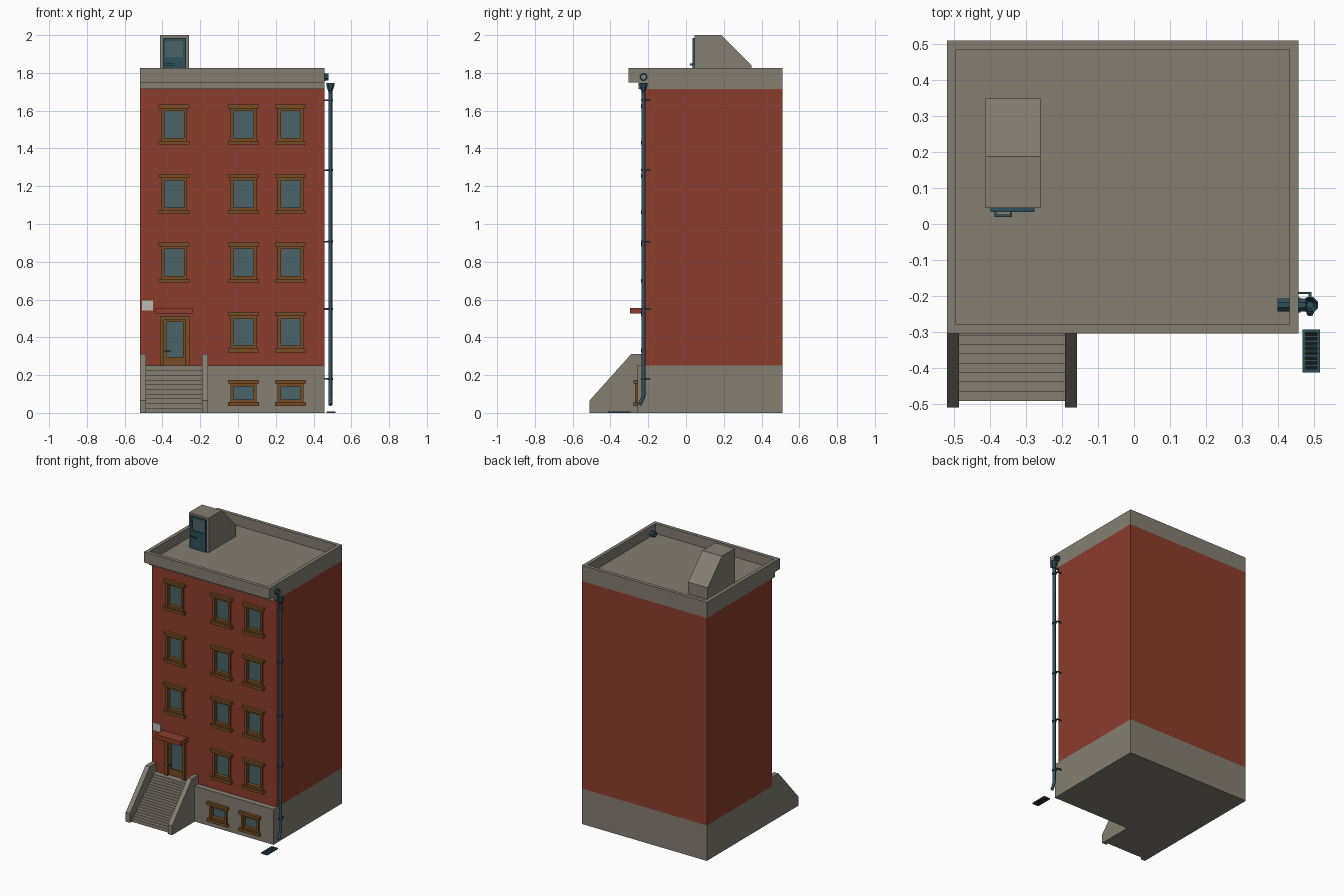
import bpy, bmesh
from math import sin, cos, tau

if "Cube" in bpy.data.objects:
    bpy.data.objects.remove(bpy.data.objects["Cube"])


def mat(name, r, g, b):
    m = bpy.data.materials.new(name)
    m.diffuse_color = (r, g, b, 1)
    m.use_nodes = True
    m.node_tree.nodes["Principled BSDF"].inputs["Base Color"].default_value = m.diffuse_color
    return m


BRICK = mat("brick", .26, .046, .026)
STONE = mat("stone", .23, .21, .17)
WOOD = mat("wood", .18, .075, .018)
GLASS = mat("glass", .07, .125, .135)
METAL = mat("metal", .03, .08, .105)
PLATE = mat("plate", .5, .5, .47)
DARK = mat("dark", .01, .01, .01)


def finish(name, bm, m):
    bmesh.ops.recalc_face_normals(bm, faces=bm.faces)
    me = bpy.data.meshes.new(name)
    bm.to_mesh(me)
    bm.free()
    me.materials.append(m)
    ob = bpy.data.objects.new(name, me)
    bpy.context.collection.objects.link(ob)
    return ob


def boxes(name, items, m):
    """One object from boxes given as (x0, x1, y0, y1, z0, z1)."""
    bm = bmesh.new()
    for x0, x1, y0, y1, z0, z1 in items:
        for v in bmesh.ops.create_cube(bm, size=1)["verts"]:
            v.co = (x1 if v.co.x > 0 else x0, y1 if v.co.y > 0 else y0, z1 if v.co.z > 0 else z0)
    return finish(name, bm, m)


def extrude_x(name, profile, x0, x1, m):
    """Prism from a (y, z) outline."""
    bm = bmesh.new()
    face = bm.faces.new([bm.verts.new((x0, y, z)) for y, z in profile])
    r = bmesh.ops.extrude_face_region(bm, geom=[face])
    for v in r["geom"]:
        if isinstance(v, bmesh.types.BMVert):
            v.co.x = x1
    return finish(name, bm, m)


def lathe(name, profile, place, m, n=8):
    """Closed (radius, height) ring profile; place maps (a, b, height) to a point."""
    bm = bmesh.new()
    rings = [[bm.verts.new(place(r * cos(tau * (i + .5) / n), r * sin(tau * (i + .5) / n), h))
              for i in range(n)] for r, h in profile]
    for k, ring in enumerate(rings):
        nxt = rings[(k + 1) % len(rings)]
        for i in range(n):
            j = (i + 1) % n
            bm.faces.new((ring[i], ring[j], nxt[j], nxt[i]))
    return finish(name, bm, m)


def cut(ob, items):
    """Cut box-shaped recesses out of a wall."""
    cutter = boxes("cutter", items, STONE)
    cutter.hide_render = True
    mod = ob.modifiers.new("recess", "BOOLEAN")
    mod.operation, mod.object, mod.solver = "DIFFERENCE", cutter, "EXACT"
    bpy.context.view_layer.objects.active = ob
    bpy.ops.object.modifier_apply(modifier=mod.name)
    bpy.data.objects.remove(cutter)


X0, X1, BACK = -.52, .457, .51
FRONT, BASE_FRONT = -.217, -.257

# Main walls
brick = boxes("brick_walls", [(X0, X1, FRONT, BACK, .25, 1.715)], BRICK)
base = boxes("stone_base", [(X0, X1, BASE_FRONT, BACK, 0, .25)], STONE)


def window(name, x, z0, z1, wall):
    """Frame with lintel and sill around recessed glass; returns the recess."""
    w, g, f = .069, .052, wall - .012
    b = wall + .028
    boxes(name + "_frame", [
        (x - w, x - g, f, b, z0 + .02, z1 - .02), (x + g, x + w, f, b, z0 + .02, z1 - .02),
        (x - g, x + g, f + .004, b, z1 - .035, z1 - .02), (x - g, x + g, f + .004, b, z0 + .02, z0 + .035),
        (x - w - .013, x + w + .013, wall - .021, wall + .005, z1 - .02, z1),
        (x - w - .013, x + w + .013, wall - .021, wall + .005, z0, z0 + .02)], WOOD)
    boxes(name + "_glass", [(x - g, x + g, wall + .018, b, z0 + .03, z1 - .03)], GLASS)
    return (x - w + .004, x + w - .004, wall - .05, b, z0 + .024, z1 - .024)


# Windows
recesses = []
for row, top in enumerate((.533, .902, 1.264, 1.632)):
    for col, x in enumerate((-.338, .029, .279)):
        if row or col:
            recesses.append(window(f"window_{row}_{col}", x, top - .212, top, FRONT))
low = [window(f"basement_window_{i}", x, .037, .175, BASE_FRONT) for i, x in enumerate((.029, .279))]

# Front door
recesses.append((-.40, -.27, -.3, FRONT + .028, .24, .5))
cut(brick, recesses)
cut(base, low)
boxes("door_frame", [(-.414, -.392, -.229, -.189, .25, .512), (-.278, -.256, -.229, -.189, .25, .512),
                     (-.392, -.278, -.229, -.189, .492, .512)], WOOD)
boxes("door_leaf", [(-.392, -.378, -.21, -.189, .25, .492), (-.292, -.278, -.21, -.189, .25, .492),
                    (-.378, -.292, -.21, -.189, .25, .295), (-.378, -.292, -.21, -.189, .48, .492)], WOOD)
boxes("door_glass", [(-.378, -.292, -.2, -.189, .295, .48)], GLASS)
boxes("door_handle", [(-.388, -.382, -.225, -.208, .322, .33), (-.388, -.358, -.23, -.223, .322, .33)], METAL)
boxes("door_canopy", [(-.436, -.24, -.296, -.21, .525, .556)], BRICK)
boxes("house_plate", [(-.507, -.449, -.224, -.21, .541, .594)], PLATE)

# Entrance stairs
steps = [(BASE_FRONT, 0), (-.491, 0)]
for i in range(10):
    y = -.491 + i * .026
    steps += [(y, .025 * (i + 1)), (min(y + .026, BASE_FRONT), .025 * (i + 1))]
extrude_x("stairs", steps[:-1], -.486, -.191, STONE)
cheek = [(-.51, 0), (-.51, .066), (-.29, .312), (FRONT, .312), (FRONT, .25), (BASE_FRONT, .25), (BASE_FRONT, 0)]
extrude_x("stair_wall_left", cheek, X0, -.486, STONE)
extrude_x("stair_wall_right", cheek, -.191, -.158, STONE)

# Cornice and sunken roof
boxes("cornice_lower", [(X0, X1, -.252, BACK, 1.715, 1.75)], STONE)
bm = bmesh.new()
for v in bmesh.ops.create_cube(bm, size=1)["verts"]:
    v.co = (X1 if v.co.x > 0 else X0, BACK if v.co.y > 0 else -.304, 1.826 if v.co.z > 0 else 1.75)
roof = max(bm.faces, key=lambda f: f.calc_center_median().z)
bmesh.ops.inset_region(bm, faces=[roof], thickness=.036)
for f in bmesh.ops.extrude_discrete_faces(bm, faces=[roof])["faces"]:
    for v in f.verts:
        v.co.z = 1.756
finish("parapet_roof", bm, STONE)

# Roof access hut
extrude_x("roof_hut", [(.045, 1.756), (.045, 2), (.188, 2), (.348, 1.838), (.348, 1.756)], -.413, -.26, STONE)
boxes("roof_door", [(-.398, -.383, .034, .046, 1.757, 1.985), (-.291, -.276, .034, .046, 1.757, 1.985),
                    (-.383, -.291, .034, .046, 1.757, 1.885), (-.383, -.291, .034, .046, 1.97, 1.985)], METAL)
boxes("roof_door_pane", [(-.383, -.291, .04, .046, 1.885, 1.97)], GLASS)
boxes("roof_door_handle", [(-.388, -.382, .022, .035, 1.84, 1.849), (-.345, -.339, .022, .035, 1.84, 1.849),
                           (-.388, -.339, .02, .026, 1.84, 1.849)], METAL)

# Rain spout through the parapet
PX, PY = .489, -.225
lathe("rain_spout", [(.019, .398), (.019, .478), (.013, .478), (.013, .398)],
      lambda a, b, h: (h, PY + a, 1.778 + b), METAL)
lathe("spout_collar", [(.023, .457), (.023, .463), (.015, .463), (.015, .457)],
      lambda a, b, h: (h, PY + a, 1.778 + b), METAL)

# Funnel and downpipe with bent outlet
lathe("funnel", [(.01, 1.69), (.013, 1.705), (.022, 1.728), (.024, 1.747), (.02, 1.747), (.018, 1.73), (.008, 1.70)],
      lambda a, b, h: (PX + a, PY + b, h), METAL)
cu = bpy.data.curves.new("downpipe", "CURVE")
cu.dimensions, cu.bevel_depth, cu.bevel_resolution, cu.use_fill_caps = "3D", .0105, 2, True
path = [(PY, 1.71), (PY, .095), (PY - .005, .075), (PY - .022, .042)]
sp = cu.splines.new("POLY")
sp.points.add(len(path) - 1)
for p, (y, z) in zip(sp.points, path):
    p.co = (PX, y, z, 1)
cu.materials.append(METAL)
bpy.context.collection.objects.link(bpy.data.objects.new("downpipe", cu))

# Pipe brackets
for i, z in enumerate((.18, .55, .907, 1.285, 1.655)):
    lathe(f"bracket_ring_{i}", [(.015, z - .005), (.015, z + .005), (.01, z + .005), (.01, z - .005)],
          lambda a, b, h: (PX + a, PY + b, h), METAL)
    boxes(f"bracket_arm_{i}", [(.45, PX + .004, -.195, -.189, z - .004, z + .004),
                               (PX - .004, PX + .004, -.213, -.189, z - .004, z + .004)], METAL)

# Street drain: frame, bars and dark well
gx0, gx1, gy0, gy1 = .468, .517, -.412, -.293
pitch = (gy1 - gy0 - .012) / 8
bars = [(gx0, gx0 + .009, gy0, gy1, 0, .008), (gx1 - .009, gx1, gy0, gy1, 0, .008)]
for i in range(9):
    y = gy0 + .006 + i * pitch
    bars.append((gx0 + .009, gx1 - .009, y - .003 - .003 * (i == 0), y + .003 + .003 * (i == 8), 0, .008))
boxes("drain_grate", bars, METAL)
boxes("drain_well", [(gx0 + .004, gx1 - .004, gy0 + .004, gy1 - .004, 0, .002)], DARK)
